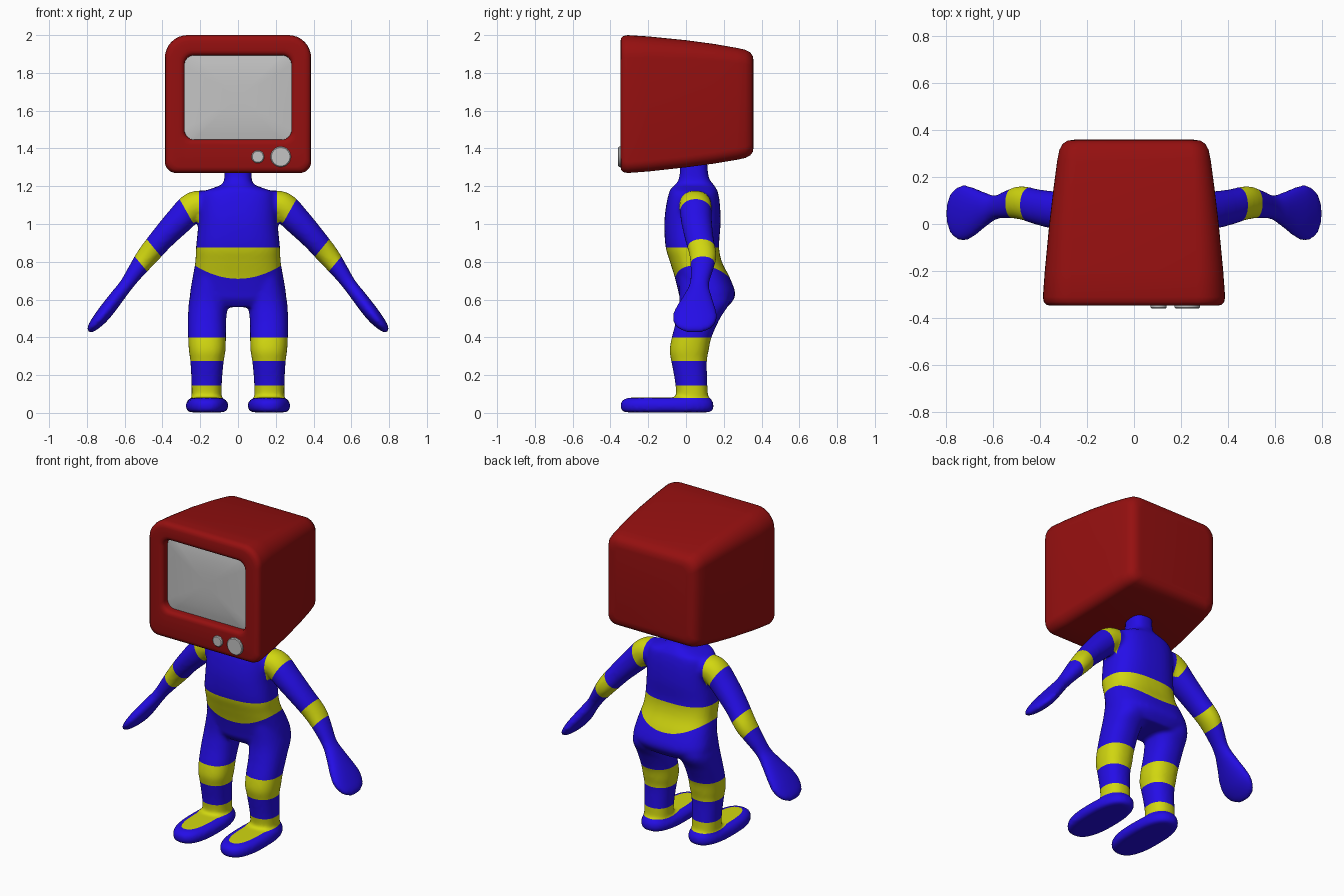
import bpy, bmesh, math
from mathutils import Vector

if "Cube" in bpy.data.objects:
    bpy.data.objects.remove(bpy.data.objects["Cube"])


def material(name, rgb):
    m = bpy.data.materials.new(name)
    m.diffuse_color = (*rgb, 1)
    m.use_nodes = True
    m.node_tree.nodes["Principled BSDF"].inputs["Base Color"].default_value = m.diffuse_color
    return m


BLUE = material("blue suit", (0.018, 0.004, 0.80))
YELLOW = material("yellow stripe", (0.64, 0.68, 0.005))
RED = material("red casing", (0.30, 0.005, 0.005))
GREY = material("light grey", (0.55, 0.55, 0.55))


def finish(name, bm, mats, angle=60):
    me = bpy.data.meshes.new(name)
    bm.to_mesh(me)
    bm.free()
    ob = bpy.data.objects.new(name, me)
    bpy.context.collection.objects.link(ob)
    for m in mats:
        me.materials.append(m)
    bpy.ops.object.select_all(action='DESELECT')
    ob.select_set(True)
    bpy.context.view_layer.objects.active = ob
    bpy.ops.object.shade_smooth_by_angle(angle=math.radians(angle))
    return ob


def bridge(bm, rings):
    """Skin a list of point rings and cap both ends; returns faces per band."""
    vs = [[bm.verts.new(p) for p in r] for r in rings]
    n = len(vs[0])
    bands = [[bm.faces.new((a[i], a[(i + 1) % n], b[(i + 1) % n], b[i])) for i in range(n)]
             for a, b in zip(vs, vs[1:])]
    return [[bm.faces.new(vs[0][::-1])]] + bands + [[bm.faces.new(vs[-1])]]


def smooth_rows(rows, steps=5):
    """Catmull-Rom interpolation of the parameter rows."""
    out = []
    for i in range(len(rows) - 1):
        p0, p1, p2, p3 = (rows[max(0, min(len(rows) - 1, i + k))] for k in (-1, 0, 1, 2))
        for s in range(steps):
            t = s / steps
            out.append([0.5 * (2 * b + (c - a) * t + (2 * a - 5 * b + 4 * c - d) * t * t
                               + (3 * b - a - 3 * c + d) * t ** 3)
                        for a, b, c, d in zip(p0, p1, p2, p3)])
    return out + [list(rows[-1])]


def superellipse(e, n=40):
    for i in range(n):
        a = 2 * math.pi * i / n
        c, s = math.cos(a), math.sin(a)
        yield math.copysign(abs(c) ** (2 / e), c), math.copysign(abs(s) ** (2 / e), s)


def upright(bm, rows, e, sx=1):
    """Loft of horizontal sections: z, x0, x1, y0, y1."""
    bridge(bm, [[(sx * ((x0 + x1) / 2 + (x1 - x0) / 2 * u), (y0 + y1) / 2 + (y1 - y0) / 2 * v, z)
                 for u, v in superellipse(e)] for z, x0, x1, y0, y1 in smooth_rows(rows)])


# Body volumes: torso, legs, feet and arms
torso = [(1.36, .07, -.03, .11), (1.25, .072, -.035, .12), (1.21, .085, -.055, .145),
         (1.188, .14, -.08, .16), (1.165, .19, -.09, .17), (1.1, .205, -.105, .18),
         (1.0, .21, -.115, .183), (.88, .222, -.108, .175), (.8, .226, -.085, .19),
         (.72, .24, -.06, .23), (.64, .253, -.04, .26), (.6, .25, -.03, .252), (.56, .22, 0, .22)]
leg = [(.72, .04, .23, -.04, .2), (.6, .05, .258, -.035, .235), (.5, .062, .265, -.05, .18),
       (.4, .064, .264, -.075, .135), (.33, .066, .26, -.087, .12), (.27, .076, .252, -.077, .11),
       (.15, .086, .246, -.056, .113), (.04, .086, .246, -.05, .12)]
foot = [(.003, .075, .255, -.325, .125), (.012, .06, .27, -.34, .14), (.035, .052, .276, -.347, .147),
        (.06, .057, .271, -.342, .142), (.076, .075, .255, -.32, .13), (.081, .1, .23, -.29, .11)]
# x, y, z, thickness radius, width radius
arm = [(.14, .05, 1.10, .07, .08), (.23, .05, 1.095, .078, .085), (.31, .055, 1.02, .074, .082),
       (.40, .07, .925, .064, .076), (.48, .09, .83, .057, .071), (.537, .083, .755, .046, .06),
       (.59, .07, .68, .037, .052), (.64, .06, .615, .038, .077), (.69, .05, .55, .039, .108),
       (.73, .047, .50, .036, .119), (.77, .045, .455, .026, .095), (.79, .045, .43, .012, .045)]

bm = bmesh.new()
upright(bm, [(z, -hx, hx, y0, y1) for z, hx, y0, y1 in torso], 2.6)
for sx in (1, -1):
    upright(bm, leg, 2.3, sx)
    upright(bm, foot, 2.5, sx)
    path = smooth_rows(arm)
    rings = []
    for i, (x, y, z, rt, rw) in enumerate(path):
        a, b = path[max(i - 1, 0)], path[min(i + 1, len(path) - 1)]
        d = Vector((b[0] - a[0], b[2] - a[2])).normalized()
        rings.append([(sx * (x - d.y * rt * u), y + rw * v, z + d.x * rt * u)
                      for u, v in superellipse(2.1)])
    bridge(bm, rings)
bmesh.ops.recalc_face_normals(bm, faces=bm.faces)
source = finish("body_source", bm, [])

# Fuse the volumes into one soft skin
mod = source.modifiers.new("fuse", 'REMESH')
mod.mode, mod.voxel_size = 'VOXEL', 0.011
mod = source.modifiers.new("soften", 'SMOOTH')
mod.factor, mod.iterations = 0.5, 8
fused = source.evaluated_get(bpy.context.evaluated_depsgraph_get())
bm = bmesh.new()
bm.from_mesh(fused.to_mesh())
fused.to_mesh_clear()
bpy.data.objects.remove(source)


def cut(co, no):
    bmesh.ops.bisect_plane(bm, geom=bm.verts[:] + bm.edges[:] + bm.faces[:], dist=1e-5,
                           plane_co=co, plane_no=no)


def sag(sign):
    for v in bm.verts:
        v.co.z += sign * 1.35 * v.co.x ** 2


# Cut clean stripe borders; the belt's lower edge sags in the middle
LEVELS = (.08, .145, .275, .40, .875)
for z in LEVELS:
    cut((0, 0, z), (0, 0, 1))
sag(-1)
cut((0, 0, .71), (0, 0, 1))
sag(1)
SHOULDER = Vector((.272, 0, 1.065)), Vector((.87, 0, -.49))
ELBOW = Vector((.44, 0, .867)), Vector((.77, 0, -.64))
for sx in (1, -1):
    flip = Vector((sx, 1, 1))
    cut((sx * .207, 0, 0), (1, 0, 0))
    cut(SHOULDER[0] * flip, SHOULDER[1] * flip)
    for k in (0, .107):
        cut((ELBOW[0] + ELBOW[1] * k) * flip, ELBOW[1] * flip)

# Colour the stripes
for f in bm.faces:
    c = f.calc_center_median()
    c.x = abs(c.x)
    if c.x > .3 or (c.z > 1.01 and c.x > .207):
        yellow = ((c - SHOULDER[0]).dot(SHOULDER[1]) < 0
                  or 0 < (c - ELBOW[0]).dot(ELBOW[1]) < .107)
    else:
        yellow = (.08 < c.z < .145 or .275 < c.z < .40
                  or (c.z < .875 and c.z - 1.35 * c.x ** 2 > .71))
    f.material_index = int(yellow)
finish("body", bm, [BLUE, YELLOW])


# Head: box-shaped casing with a recessed, bulging screen
def rounded_rect(y, hx, zb, zt, rt, rb, n=8):
    pts = []
    for cx, cz, r, q in ((hx - rt, zt - rt, rt, 0), (rt - hx, zt - rt, rt, 1),
                         (rb - hx, zb + rb, rb, 2), (hx - rb, zb + rb, rb, 3)):
        for i in range(n + 1):
            a = math.pi / 2 * (q + i / n)
            pts.append((cx + r * math.cos(a), y, cz + r * math.sin(a)))
    return pts


screen = [(-.312 + .016 * k ** 3, .283 * k, 1.67 - .223 * k, 1.67 + .223 * k, .05 * k, .05 * k)
          for k in (.1, .3, .5, .7, .85, 1)]
casing = [(-.325, .283, 1.447, 1.893, .05, .05), (-.337, .287, 1.443, 1.897, .052, .052),
          (-.345, .298, 1.432, 1.908, .06, .055), (-.347, .31, 1.42, 1.92, .065, .055),
          (-.347, .355, 1.302, 1.968, .10, .05), (-.343, .372, 1.285, 1.985, .11, .055),
          (-.332, .383, 1.275, 1.995, .115, .06), (-.31, .387, 1.27, 2.0, .12, .06),
          (-.2, .379, 1.278, 1.993, .115, .06), (0, .360, 1.300, 1.973, .10, .06),
          (.15, .342, 1.320, 1.953, .09, .06), (.27, .326, 1.340, 1.932, .08, .06),
          (.315, .317, 1.350, 1.922, .075, .06), (.34, .303, 1.363, 1.908, .07, .055),
          (.354, .283, 1.383, 1.888, .06, .05), (.358, .255, 1.41, 1.86, .05, .04)]
bm = bmesh.new()
bands = bridge(bm, [rounded_rect(*r) for r in screen + casing])
for band in bands[:len(screen)]:
    for f in band:
        f.material_index = 1
bmesh.ops.recalc_face_normals(bm, faces=bm.faces)
finish("television_head", bm, [RED, GREY], 50)

# Control knobs
for name, x, r in (("large_knob", .226, .054), ("small_knob", .105, .034)):
    bm = bmesh.new()
    prof = [(-.30, r), (-.354, r), (-.359, r - .005)]
    bridge(bm, [[(x + q * u, y, 1.356 + q * v) for u, v in superellipse(2, 32)] for y, q in prof])
    bmesh.ops.recalc_face_normals(bm, faces=bm.faces)
    finish(name, bm, [GREY], 30)
